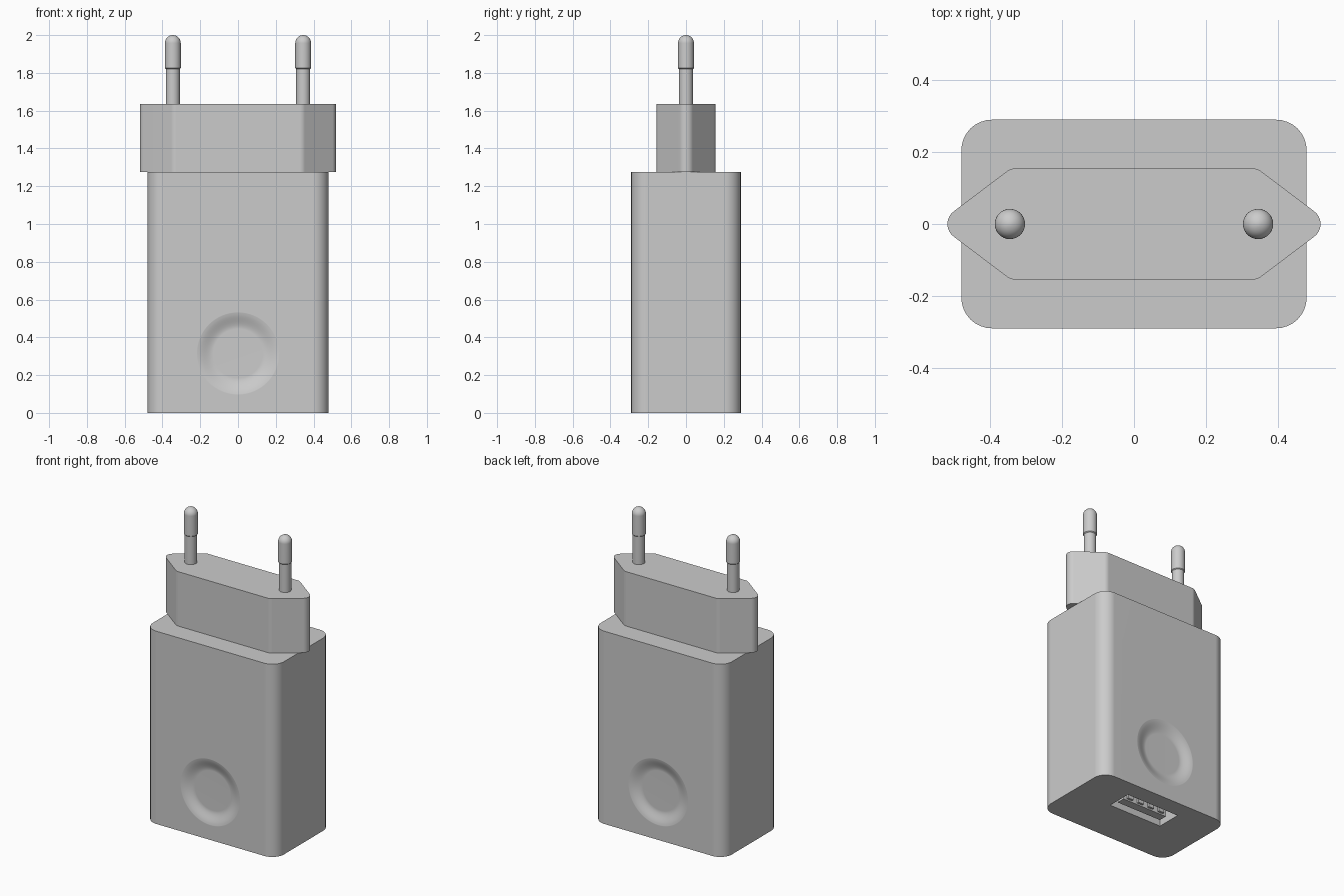
import bpy
import bmesh
import math
from mathutils import Vector, Matrix

cube = bpy.data.objects.get("Cube")
if cube:
    bpy.data.objects.remove(cube, do_unlink=True)

grey = bpy.data.materials.new("matte grey plastic")
grey.use_nodes = True
colour = (0.6, 0.6, 0.6, 1)
grey.diffuse_color = colour
grey.node_tree.nodes["Principled BSDF"].inputs["Base Color"].default_value = colour


def add_object(name, bm):
    bmesh.ops.recalc_face_normals(bm, faces=bm.faces)
    mesh = bpy.data.meshes.new(name)
    bm.to_mesh(mesh)
    bm.free()
    mesh.materials.append(grey)
    obj = bpy.data.objects.new(name, mesh)
    bpy.context.collection.objects.link(obj)
    return obj


def activate(obj):
    bpy.ops.object.select_all(action='DESELECT')
    obj.select_set(True)
    bpy.context.view_layer.objects.active = obj


def smooth(obj):
    activate(obj)
    bpy.ops.object.shade_smooth_by_angle(angle=math.radians(35))
    mod = obj.modifiers.new("even shading", 'WEIGHTED_NORMAL')
    mod.keep_sharp = True


def fillet(corners, radius, steps=8):
    """Outline of a convex polygon with its corners rounded."""
    outline = []
    for i, corner in enumerate(corners):
        p = Vector(corner)
        a = (Vector(corners[i - 1]) - p).normalized()
        b = (Vector(corners[(i + 1) % len(corners)]) - p).normalized()
        half = a.angle(b) / 2
        centre = p + (a + b).normalized() * radius / math.sin(half)
        start = p + a * radius / math.tan(half) - centre
        sweep = math.pi - 2 * half
        for k in range(steps + 1):
            outline.append(centre + Matrix.Rotation(sweep * k / steps, 2) @ start)
    return outline


def prism(name, outline, z0, z1):
    bm = bmesh.new()
    face = bm.faces.new([bm.verts.new((p[0], p[1], z0)) for p in outline])
    top = bmesh.ops.extrude_face_region(bm, geom=[face])["geom"]
    verts = [v for v in top if isinstance(v, bmesh.types.BMVert)]
    bmesh.ops.translate(bm, verts=verts, vec=(0, 0, z1 - z0))
    return add_object(name, bm)


def box(name, x0, x1, y0, y1, z0, z1):
    return prism(name, [(x0, y0), (x1, y0), (x1, y1), (x0, y1)], z0, z1)


def lathe(name, profile, segments):
    """Spin (radius, height) points around z; both ends lie on the axis."""
    bm = bmesh.new()
    verts = [bm.verts.new((r, 0, z)) for r, z in profile]
    edges = [bm.edges.new(pair) for pair in zip(verts, verts[1:])]
    bmesh.ops.spin(bm, geom=verts + edges, axis=(0, 0, 1), cent=(0, 0, 0),
                   angle=math.tau, steps=segments, use_duplicate=False)
    bmesh.ops.remove_doubles(bm, verts=bm.verts, dist=0.0001)
    return add_object(name, bm)


def cut(target, cutter):
    cutter.hide_render = True
    mod = target.modifiers.new("cut", 'BOOLEAN')
    mod.operation = 'DIFFERENCE'
    mod.solver = 'EXACT'
    mod.object = cutter
    activate(target)
    bpy.ops.object.modifier_apply(modifier=mod.name)
    bpy.data.objects.remove(cutter, do_unlink=True)


# Main housing with rounded upright corners
HX, HY, TOP = 0.48, 0.29, 1.275
body = prism("housing", fillet([(-HX, -HY), (HX, -HY), (HX, HY), (-HX, HY)], 0.085), 0, TOP)

# Shallow round dimple on the front and back
inner, outer, depth = 0.13, 0.225, 0.026
dish = [(0, depth)]
for k in range(10):
    t = k / 10
    dish.append((inner + (outer - inner) * t, depth * (1 - t * t * (3 - 2 * t))))
dish += [(outer + 0.003, -0.002), (outer + 0.003, -0.05), (0, -0.05)]
for side in (-1, 1):
    cutter = lathe("dimple_cutter", dish, 64)
    cutter.data.transform(Matrix.Translation((0, side * HY, 0.315))
                          @ Matrix.Rotation(side * math.pi / 2, 4, 'X'))
    cut(body, cutter)

# Socket slot in the underside, with its tongue and contacts
cut(body, box("slot_cutter", -0.195, 0.195, 0.01, 0.175, -0.1, 0.3))
smooth(body)
box("socket_tongue", -0.165, 0.165, 0.045, 0.1, 0.015, 0.305)
for i in range(4):
    x = -0.12 + 0.08 * i
    box("socket_contact", x - 0.02, x + 0.02, 0.095, 0.115, 0.025, 0.305)

# Flat plug head with pointed, rounded ends
hexagon = [(-0.548, 0), (-0.342, -0.155), (0.342, -0.155),
           (0.548, 0), (0.342, 0.155), (-0.342, 0.155)]
smooth(prism("plug_head", fillet(hexagon, 0.044), TOP, 1.635))

# Round pins: thin sleeve, thicker tip with a domed end
r = 0.042
pin = [(0, 1.6), (0.037, 1.6), (0.037, 1.82), (r, 1.825)]
for k in range(9):
    a = math.pi / 2 * k / 8
    pin.append((r * math.cos(a), 2 - r + r * math.sin(a)))
for name, x in (("left_pin", 0.345), ("right_pin", -0.345)):
    obj = lathe(name, pin, 32)
    obj.location.x = x
    smooth(obj)
